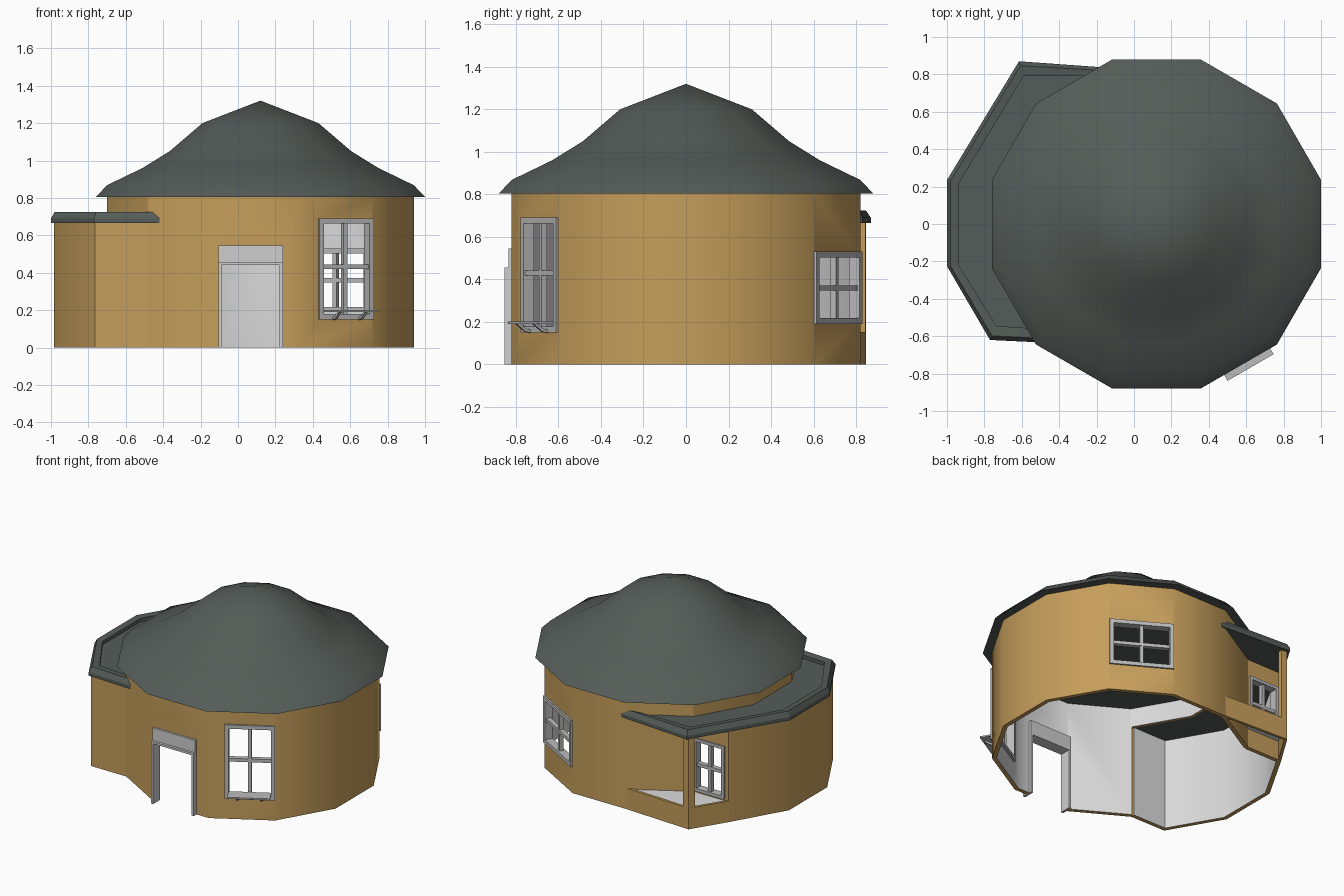
import bpy, bmesh, math
from mathutils import Vector

if "Cube" in bpy.data.objects:
    bpy.data.objects.remove(bpy.data.objects["Cube"])

def mat(name, c):
    m = bpy.data.materials.new(name)
    m.diffuse_color = (*c, 1)
    m.use_nodes = True
    m.node_tree.nodes["Principled BSDF"].inputs["Base Color"].default_value = m.diffuse_color
    return m

OCHRE = mat("ochre_plaster", (0.56, 0.34, 0.105))
WHITE = mat("interior_white", (0.72, 0.72, 0.72))
SLATE = mat("slate_roof", (0.09, 0.107, 0.098))
GREY = mat("trim_grey", (0.50, 0.50, 0.50))
PALE = mat("door_frame_grey", (0.62, 0.62, 0.62))

CX, WALL_R, ROOF_AP, WALL_TOP = 0.12, 0.85, 0.88, 0.806
C15 = math.cos(math.radians(15))
AP = WALL_R * C15

def ring_pt(deg, r=WALL_R):
    a = math.radians(deg)
    return Vector((CX + r * math.cos(a), r * math.sin(a)))

def finish(name, bm, mats, smooth=False, recalc=True):
    if recalc:
        bmesh.ops.recalc_face_normals(bm, faces=bm.faces)
    me = bpy.data.meshes.new(name)
    bm.to_mesh(me)
    bm.free()
    for m in mats:
        me.materials.append(m)
    ob = bpy.data.objects.new(name, me)
    bpy.context.collection.objects.link(ob)
    if smooth:
        select(ob)
        bpy.ops.object.shade_smooth_by_angle(angle=math.radians(38))
    return ob

def select(ob):
    bpy.ops.object.select_all(action='DESELECT')
    ob.select_set(True)
    bpy.context.view_layer.objects.active = ob

def strip(name, path, z0, z1, t=0.03, mats=(OCHRE, WHITE)):
    """Thick wall along an open counter-clockwise path; inner side uses slot 1."""
    path = [Vector(p) for p in path]
    normals = [Vector((b.y - a.y, a.x - b.x)).normalized() for a, b in zip(path, path[1:])]
    bm = bmesh.new()
    cols = []
    for i, p in enumerate(path):
        n0, n1 = normals[max(i - 1, 0)], normals[min(i, len(normals) - 1)]
        q = p - (n0 + n1) * t / (1 + n0.dot(n1))
        cols.append([bm.verts.new((v.x, v.y, z)) for v, z in ((p, z0), (p, z1), (q, z1), (q, z0))])
    for a, b in zip(cols, cols[1:]):
        for k in range(4):
            l = (k + 1) % 4
            f = bm.faces.new((a[k], a[l], b[l], b[k]))
            f.material_index = 1 if k == 2 else 0
    bm.faces.new(cols[0])
    bm.faces.new(cols[-1][::-1])
    return finish(name, bm, mats, True)

def add_box(bm, frame, u0, u1, n0, n1, z0, z1):
    """Box in a wall frame: u along the wall, n outwards."""
    prism(bm, frame, u0, u1, [(n0, z0), (n1, z0), (n1, z1), (n0, z1)])

def prism(bm, frame, u0, u1, prof):
    (x, y), deg = frame
    a = math.radians(deg)
    n, t = Vector((math.cos(a), math.sin(a), 0)), Vector((-math.sin(a), math.cos(a), 0))
    o = Vector((x, y, 0))
    A, B = [[bm.verts.new(o + t * u + n * d + Vector((0, 0, z))) for d, z in prof] for u in (u0, u1)]
    bm.faces.new(A)
    bm.faces.new(B[::-1])
    for i in range(len(prof)):
        j = (i + 1) % len(prof)
        bm.faces.new((A[i], B[i], B[j], A[j]))

def cut(wall, frame, u0, u1, z0, z1):
    bm = bmesh.new()
    add_box(bm, frame, u0, u1, -0.1, 0.1, z0, z1)
    c = finish("cutter", bm, [OCHRE])
    c.hide_render = True
    select(wall)
    m = wall.modifiers.new("cut", 'BOOLEAN')
    m.operation, m.solver, m.object = 'DIFFERENCE', 'EXACT', c
    bpy.ops.object.modifier_apply(modifier=m.name)
    bpy.data.objects.remove(c)

def window(name, wall, frame, w, z0, z1, split=0.5, border=0.028):
    h, b = w / 2, border
    cut(wall, frame, -h + 0.01, h - 0.01, z0 + 0.01, z1 - 0.01)
    bm = bmesh.new()
    for s in (-1, 1):
        u = s * (h - b / 2)
        add_box(bm, frame, u - b / 2, u + b / 2, -0.045, 0.012, z0, z1)
    for z in (z0, z1 - b):
        add_box(bm, frame, -h + b, h - b, -0.045, 0.012, z, z + b)
    zm = z0 + (z1 - z0) * split
    add_box(bm, frame, -0.012, 0.012, -0.03, 0.0, z0 + b, z1 - b)
    add_box(bm, frame, -h + b, h - b, -0.032, 0.002, zm - 0.012, zm + 0.012)
    finish(name, bm, [GREY])

# Main round wall, open on the left where the annex joins
main = strip("main_wall", [ring_pt(d) for d in range(225, 496, 30)], 0, WALL_TOP)
strip("main_wall_above_annex", [ring_pt(d) for d in range(135, 226, 30)], 0.667, WALL_TOP)

# Annex wall
P0, P1 = ring_pt(135), ring_pt(225)
CORNER = (-0.612, 0.846)
annex = strip("annex_wall", [P0, (-0.765, 0.601), (-0.985, 0.22), (-0.985, -0.22),
                             (-0.765, -0.601), P1], 0, 0.67)

# Corner porch: low wall, post and floor plate
strip("porch_low_wall", [(-0.1, 0.822), CORNER, (-0.765, 0.601)], 0, 0.153, 0.02, (OCHRE, OCHRE))
strip("porch_post", [(-0.565, 0.844), CORNER, (-0.636, 0.806)], 0.15, 0.67, 0.035, (OCHRE, OCHRE))
bm = bmesh.new()
plate = [(-0.12, 0.815), (-0.605, 0.835), (-0.755, 0.598), (-0.485, 0.598)]
f = bm.faces.new([bm.verts.new((x, y, 0.14)) for x, y in plate])
top = bmesh.ops.extrude_face_region(bm, geom=[f])['geom']
bmesh.ops.translate(bm, vec=(0, 0, 0.008), verts=[v for v in top if isinstance(v, bmesh.types.BMVert)])
finish("porch_floor", bm, [WHITE])

# Main roof: twelve-sided bell profile (apothem, height)
bm = bmesh.new()
rings = []
for ap, z in ((ROOF_AP, 0.805), (0.82, 0.868), (0.63, 0.96), (0.485, 1.05), (0.31, 1.2)):
    pts = [ring_pt(15 + 30 * k, ap / C15) for k in range(12)]
    rings.append([bm.verts.new((p.x, p.y, z)) for p in pts])
bm.faces.new(rings[0][::-1])
for a, b in zip(rings, rings[1:]):
    for i in range(12):
        j = (i + 1) % 12
        bm.faces.new((a[i], a[j], b[j], b[i]))
apex = bm.verts.new((CX, 0, 1.32))
for i in range(12):
    bm.faces.new((rings[-1][i], rings[-1][(i + 1) % 12], apex))
finish("main_roof", bm, [SLATE], True)

# Annex roof: raised rim around a sunken deck, running into the main wall
outer = [(-0.06, 0.83), (-0.615, 0.87), (-1.0, 0.235), (-1.0, -0.225), (-0.77, -0.62), (-0.42, -0.637)]
rim = [(-0.25, 0.79), (-0.59, 0.79), (-0.935, 0.22), (-0.935, -0.225), (-0.735, -0.545), (-0.51, -0.56)]
inner = [(-0.1, 0.805), (-0.475, 0.59), (-0.69, 0.215), (-0.69, -0.215), (-0.475, -0.59), (-0.455, -0.6)]
crest = [Vector(a).lerp(Vector(b), 0.3) for a, b in zip(outer, rim)]
rows = [(inner, 0.667), (outer, 0.665), (outer, 0.69), (crest, 0.725), (rim, 0.72), (rim, 0.695), (inner, 0.695)]
bm = bmesh.new()
vs = [[bm.verts.new((p[0], p[1], z)) for p in pts] for pts, z in rows]
for r in range(len(vs)):
    a, b = vs[r], vs[(r + 1) % len(vs)]
    for i in range(5):
        bm.faces.new((a[i], a[i + 1], b[i + 1], b[i]))
bm.faces.new([r[0] for r in vs])
bm.faces.new([r[-1] for r in vs][::-1])
finish("annex_roof", bm, [SLATE])

# Windows
def wall_frame(deg, off=0):
    a = math.radians(deg)
    return ((CX + AP * math.cos(a) - off * math.sin(a), AP * math.sin(a) + off * math.cos(a)), deg)

front = wall_frame(-60, 0.052)
window("front_window", main, front, 0.335, 0.15, 0.69, 0.52)
window("back_window", main, wall_frame(60), 0.432, 0.19, 0.53)
window("porch_window", annex, ((-0.612, 0.601), 90), 0.245, 0.16, 0.545, 0.5, 0.022)

# Sill shelf with two curved brackets under the front window
bm = bmesh.new()
add_box(bm, front, -0.142, 0.142, 0.0, 0.095, 0.19, 0.201)
for u in (-0.08, 0.08):
    prism(bm, front, u - 0.008, u + 0.008,
          [(0.01, 0.148), (0.04, 0.155), (0.085, 0.19), (0.068, 0.19), (0.035, 0.168), (0.01, 0.163)])
finish("window_sill", bm, [GREY])

# Open doorway with jambs and lintel
door = ((0.0675, -AP), -90)
cut(main, door, -0.165, 0.165, -0.1, 0.5)
bm = bmesh.new()
for s in (-1, 1):
    u = s * 0.164
    add_box(bm, door, u - 0.009, u + 0.009, -0.05, 0.033, 0, 0.455)
add_box(bm, door, -0.155, 0.155, -0.05, 0.033, 0.44, 0.455)
add_box(bm, door, -0.173, 0.173, -0.05, 0.015, 0.455, 0.545)
finish("door_frame", bm, [PALE])
